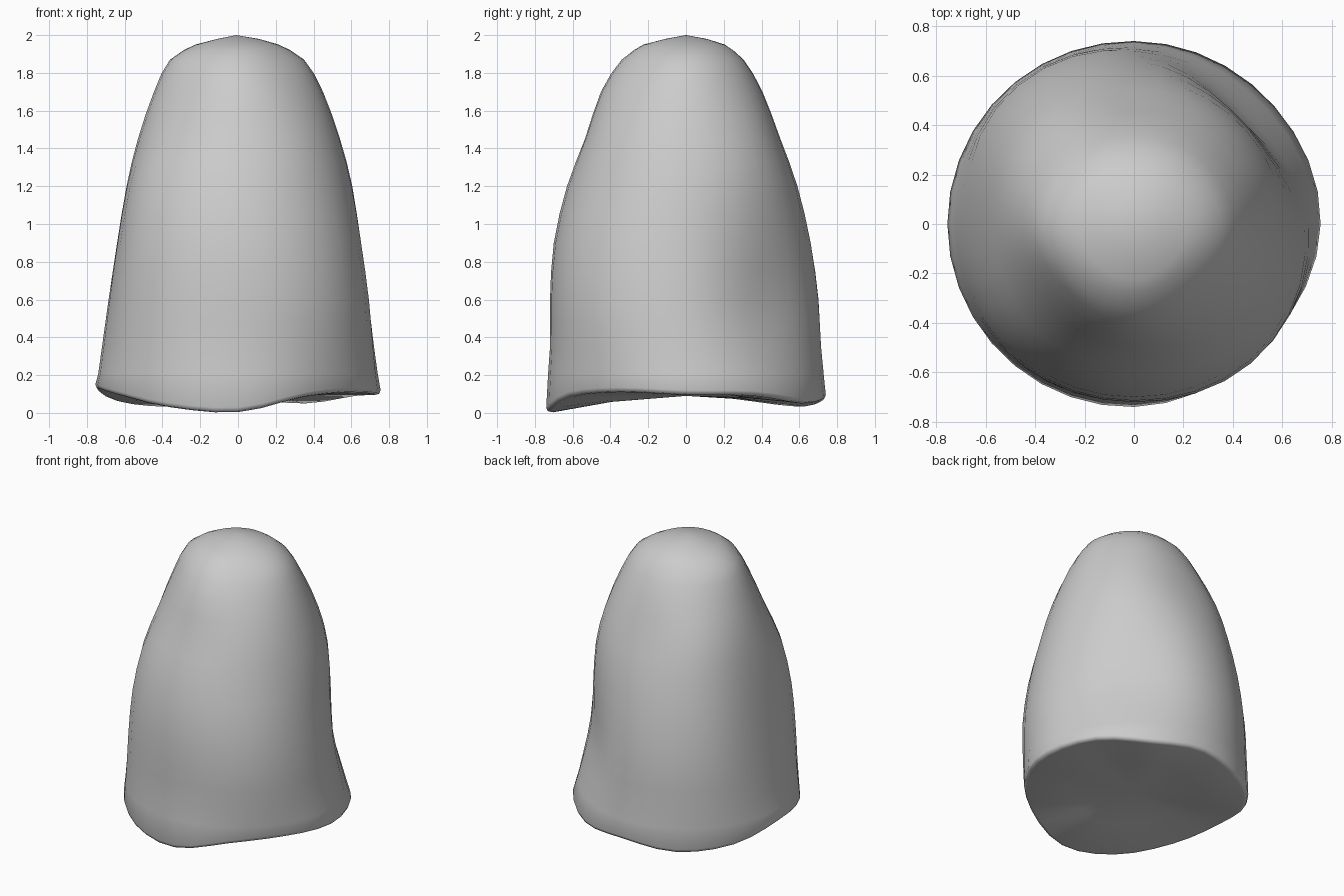
import bpy, bmesh, math

if "Cube" in bpy.data.objects:
    bpy.data.objects.remove(bpy.data.objects["Cube"])

SEG = 36

# Radius at each height (rows) in eight directions from +x, counter-clockwise (columns)
HEIGHTS = [0.1, 0.35, 0.6, 0.9, 1.2, 1.45, 1.7, 1.87, 1.95]
RADII = [
    [.755, .74, .74, .75, .755, .75, .74, .72],
    [.72, .67, .715, .74, .72, .735, .72, .73],
    [.69, .61, .70, .73, .685, .725, .72, .735],
    [.65, .605, .66, .69, .64, .70, .70, .70],
    [.605, .59, .59, .625, .59, .635, .63, .625],
    [.54, .53, .50, .55, .53, .53, .535, .55],
    [.45, .425, .405, .43, .445, .425, .45, .44],
    [.35, .325, .305, .325, .36, .335, .34, .325],
    [.215, .21, .205, .21, .225, .22, .225, .215],
]
# Height of the wavy hem every 30 degrees
HEM = [.095, .09, .05, .07, .033, .06, .125, .095, .03, .004, .085, .11]


def cubic(p0, p1, p2, p3, t):
    return p1 + 0.5 * t * (p2 - p0 + t * (2 * p0 - 5 * p1 + 4 * p2 - p3
                                          + t * (3 * (p1 - p2) + p3 - p0)))


def around(values, a):
    n = len(values)
    f = a / math.tau * n
    i = int(f)
    return cubic(*(values[(i + k) % n] for k in (-1, 0, 1, 2)), f - i)


def along(values, f):
    last = len(values) - 1
    i = min(int(f), last - 1)
    return cubic(*(values[max(0, min(last, i + k))] for k in (-1, 0, 1, 2)), f - i)


angles = [math.tau * i / SEG for i in range(SEG)]
bm = bmesh.new()


def add_ring(radius, height):
    return [bm.verts.new((radius(a) * math.cos(a), radius(a) * math.sin(a), height(a)))
            for a in angles]


def hem(a):
    return max(0.0, around(HEM, a))


# Underside and rounded hem
rings = [
    add_ring(lambda a: 0.4, lambda a: 0.085 + 0.4 * (hem(a) - 0.07)),
    add_ring(lambda a: 0.96 * around(RADII[0], a), hem),
    add_ring(lambda a: 0.99 * around(RADII[0], a), lambda a: hem(a) + 0.006),
    add_ring(lambda a: around(RADII[0], a), lambda a: hem(a) + 0.025),
]

# Body wall, with an extra ring between each pair of profile heights
for k in range(1, 2 * len(HEIGHTS) - 1):
    f = k / 2
    z = along(HEIGHTS, f)
    rings.append(add_ring(lambda a: along([around(r, a) for r in RADII], f), lambda a: z))

# Domed crown
rings.append(add_ring(lambda a: 0.11, lambda a: 1.98))

for lower, upper in zip(rings, rings[1:]):
    for i in range(SEG):
        j = (i + 1) % SEG
        bm.faces.new((lower[i], lower[j], upper[j], upper[i]))
base = bm.verts.new((0, 0, 0.09))
tip = bm.verts.new((-0.01, 0, 2.0))
for i in range(SEG):
    j = (i + 1) % SEG
    bm.faces.new((base, rings[0][j], rings[0][i]))
    bm.faces.new((tip, rings[-1][i], rings[-1][j]))
bmesh.ops.recalc_face_normals(bm, faces=bm.faces[:])

mesh = bpy.data.meshes.new("draped_body")
bm.to_mesh(mesh)
bm.free()
body = bpy.data.objects.new("draped_body", mesh)
bpy.context.collection.objects.link(body)
bpy.context.view_layer.objects.active = body
body.select_set(True)
bpy.ops.object.shade_smooth_by_angle(angle=math.radians(60))
